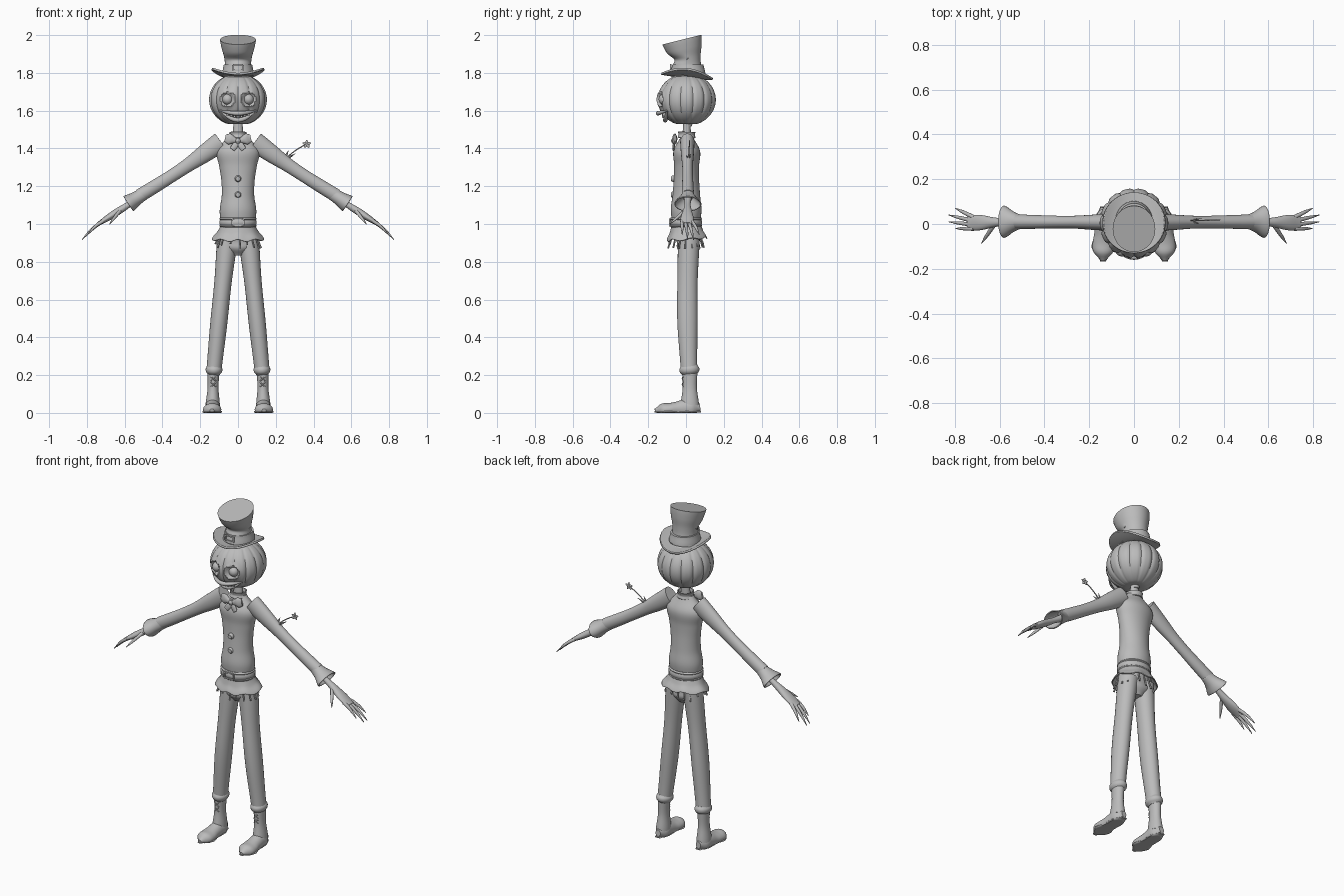
import bpy, bmesh, math, random
from mathutils import Vector, Matrix

random.seed(4)
if "Cube" in bpy.data.objects:
    bpy.data.objects.remove(bpy.data.objects["Cube"])

shade = (.5, .5, .5, 1)
grey = bpy.data.materials.new("plain_grey")
grey.use_nodes = True
grey.diffuse_color = shade
grey.node_tree.nodes["Principled BSDF"].inputs["Base Color"].default_value = shade
X, Y, Z = Matrix.Identity(3)
made = []


def finish(name, bm, mirror=False, thick=0):
    """Turn a bmesh into a named object, optionally mirrored or thickened."""
    bmesh.ops.recalc_face_normals(bm, faces=bm.faces)
    mesh = bpy.data.meshes.new(name)
    bm.to_mesh(mesh)
    bm.free()
    mesh.materials.append(grey)
    ob = bpy.data.objects.new(name, mesh)
    bpy.context.collection.objects.link(ob)
    if thick:
        ob.modifiers.new("Thickness", "SOLIDIFY").thickness = thick
    if mirror:
        ob.modifiers.new("Mirror", "MIRROR")
    made.append(ob)


def sample(values, t):
    """Smooth curve through evenly spaced values."""
    last = len(values) - 1
    i = min(int(t * last), max(last - 1, 0))
    f = t * last - i
    p, q, r, s = (values[min(max(i + k, 0), last)] for k in (-1, 0, 1, 2))
    return q + f * ((r - p) + f * ((2 * p - 5 * q + 4 * r - s) + f * (3 * q - p - 3 * r + s))) / 2


def add_taper(bm, start, end, widths, flat=(1,), bow=(0, 0, 0), side=Y, sides=24, steps=16,
              caps=True, warp=lambda co: co):
    """Loft elliptical rings from start to end; bow bends the path, flat scales the side radius."""
    start, end, bow = Vector(start), Vector(end), Vector(bow)
    rings = []
    for i in range(steps + 1):
        t = i / steps
        centre = start.lerp(end, t) + bow * math.sin(math.pi * t)
        tangent = (end - start + bow * math.pi * math.cos(math.pi * t)).normalized()
        v = (side - tangent * side.dot(tangent)).normalized()
        u = tangent.cross(v)
        width = sample(widths, t)
        depth = width * sample(flat, t)
        angles = [math.tau * k / sides for k in range(sides)]
        rings.append([bm.verts.new(warp(centre + u * width * math.cos(a) + v * depth * math.sin(a)))
                      for a in angles])
    for r, s in zip(rings, rings[1:]):
        for k in range(sides):
            bm.faces.new((r[k - 1], r[k], s[k], s[k - 1]))
    if caps:
        bm.faces.new(rings[0])
        bm.faces.new(rings[-1])


def taper(name, *shape, mirror=False, thick=0, **options):
    bm = bmesh.new()
    add_taper(bm, *shape, **options)
    finish(name, bm, mirror, thick)


def add_box(bm, centre, size):
    bmesh.ops.create_cube(bm, size=1, matrix=Matrix.Translation(centre) @ Matrix.Diagonal((*size, 1)))


def buckle(name, centre, width, height):
    """Square frame facing the front."""
    bm = bmesh.new()
    bar = .008
    for sign in (-1, 1):
        add_box(bm, Vector(centre) + Z * sign * height / 2, (width, bar, bar))
        add_box(bm, Vector(centre) + X * sign * width / 2, (bar, bar, height))
    finish(name, bm)


# Pumpkin head with ribs, sunken eye sockets and raised rims
head = Vector((0, .004, 1.658))
radii = Vector((.153, .155, .138))
eye = Vector((.055, 0, 1.66))


def face_y(x, z):
    return head.y - radii.y * math.sqrt(1 - (x / radii.x) ** 2 - ((z - head.z) / radii.z) ** 2)


bm = bmesh.new()
bmesh.ops.create_uvsphere(bm, u_segments=112, v_segments=48, radius=1)
rib = math.tau / 14
for v in bm.verts:
    angle = math.atan2(v.co.x, -v.co.y)
    seam = abs((angle + rib / 2) % rib - rib / 2)
    groove = 1 - .045 * math.exp(-(seam / .06) ** 2)
    pole = 1 - .1 * max(0, 1 - v.co.xy.length / .4)
    v.co = head + radii * Vector((v.co.x * groove, v.co.y * groove, v.co.z * pole))
    hole = math.hypot(abs(v.co.x) - eye.x, v.co.z - eye.z) / .036
    if v.co.y < 0:
        v.co.y += .016 * max(0, 1 - hole ** 4) - .006 * math.exp(-((hole - 1.1) / .12) ** 2)
finish("pumpkin_head", bm)

# Eyes, mouth and teeth
bm = bmesh.new()
eye.y = face_y(eye.x, eye.z) + .024
bmesh.ops.create_uvsphere(bm, u_segments=24, v_segments=16, radius=.028, matrix=Matrix.Translation(eye))
finish("eyes", bm, mirror=True)
for name, bow in (("upper_lip", (0, -.05, -.014)), ("lower_lip", (0, -.012, -.05))):
    taper(name, (-.095, -.098, 1.6), (.095, -.098, 1.6), (.004, .01, .012, .01, .004), bow=bow, side=Z)
bm = bmesh.new()
for k in range(-3, 4):
    x, z = k * .018, 1.57 + .004 * abs(k)
    add_box(bm, (x, face_y(x, z), z), (.012, .02, .02))
finish("teeth", bm)
taper("pumpkin_stub", (0, .01, 1.55), (0, .01, 1.515), (.03, .02))


# Crumpled top hat with curled brim
def crumple(co):
    return co + Y * .02 * math.exp(-((co.z - 1.87) / .02) ** 2) if co.y < 0 else co


def curl(co):
    return co + Z * (2.7 * co.x ** 2 + .6 * co.y ** 2 - .11 * co.y - .012)


taper("hat_crown", (0, .01, 1.785), (0, -.022, 1.976), (.083, .07, .073, .086, .095),
      (1.06, 1.12), bow=(0, .005, 0), sides=40, steps=24, warp=crumple)
taper("hat_brim", (0, .006, 1.795), (0, .006, 1.788), (.06, .136), sides=48,
      caps=False, warp=curl, thick=.011)
taper("hat_band", (0, .01, 1.798), (0, .01, 1.845), (.084, .075), (1.1,), sides=40)
buckle("hat_buckle", (0, -.08, 1.828), .055, .03)


# Neck, jacket, collar and belt
def ruffle(co):
    return co + Z * .07 * (1 - co.z) * math.sin(7 * math.atan2(co.y, co.x))


taper("neck", (0, .003, 1.44), (0, .005, 1.54), (.03, .024), (.8,))
taper("jacket", (0, 0, .99), (0, .005, 1.47), (.09, .097, .086, .088, .1, .113, .05),
      (.8, .85, .66, .6), sides=36, steps=36)
taper("collar", (0, .003, 1.455), (0, .004, 1.488), (.042, .037, .04), caps=False, thick=.006)
taper("jacket_hem", (0, 0, 1), (0, .006, .92), (.09, .108, .138), (.86, .78), sides=64,
      caps=False, warp=ruffle, thick=.006)
for name, z, half in (("belt", 1.008, .024), ("belt_lower_edge", .99, .008), ("belt_upper_edge", 1.027, .008)):
    taper(name, (0, 0, z - half), (0, 0, z + half), (.093, .099, .093), (.86,), sides=40)
buckle("belt_buckle", (0, -.085, 1.009), .06, .034)

# Buttons and bow tie
for name, z in (("upper_button", 1.24), ("lower_button", 1.155)):
    taper(name, (0, -.06, z), (0, -.08, z), (.017, .017, .012), side=Z)
taper("bow_wings", (0, -.062, 1.44), (.068, -.058, 1.455), (.01, .018, .029, .02), (.8, .3), mirror=True)
taper("bow_tails", (0, -.062, 1.436), (.031, -.067, 1.395), (.008, .016, .014), (.4,), mirror=True)
taper("bow_knot", (0, -.064, 1.456), (0, -.064, 1.426), (.009, .015, .009))

# Sleeves with flared cuffs
taper("sleeves", (.09, .007, 1.435), (.52, .01, 1.15), (.054, .047, .037, .034, .035, .036),
      (.7, .9), bow=(0, 0, -.008), steps=24, mirror=True)
taper("cuffs", (.5, .01, 1.16), (.58, .01, 1.107), (.034, .038, .048), (.9, 1.5),
      caps=False, thick=.006, mirror=True)

# Hands with long spread fingers
bm = bmesh.new()
add_taper(bm, (.52, .01, 1.14), (.74, .005, 1), (.02, .016, .019, .017, .01), (1, 1, 1.2, 2, 3))
finger = (.01, .009, .007, .002)
for i in range(4):
    reach = .83 - .015 * (i - 1.5) ** 2
    add_taper(bm, (.715, .03 - .017 * i, 1.015), (reach, .07 - .03 * i, 1.66 - .9 * reach),
              finger, bow=(0, 0, .008), sides=10)
add_taper(bm, (.625, -.005, 1.07), (.68, -.086, 1), finger, side=X, sides=10)
finish("hands", bm, mirror=True)

# Trousers with rolled ends
taper("trouser_seat", (0, .006, .98), (0, .015, .835), (.09, .108, .095, .035), (.78, .56, .9), sides=32)
taper("trouser_legs", (.055, .016, .93), (.127, .016, .23), (.055, .046, .045, .04),
      (1.05, 1.2, 1.1), bow=(0, -.009, 0), steps=24, mirror=True)
taper("trouser_rolls", (.126, .016, .25), (.128, .02, .2), (.037, .044, .042, .03), (1.2,), mirror=True)


# Boots with flat soles and crossed laces
def ground(co):
    return Vector((co.x, co.y, max(co.z, 0)))


taper("boot_shafts", (.13, .02, .22), (.134, .02, .04), (.031, .029, .038), (1.3,), mirror=True)
taper("boot_feet", (.133, .075, .03), (.138, -.165, .013), (.016, .038, .04, .042, .048, .044, .01),
      (1.2, 1.2, .7, .9), side=Z, warp=ground, mirror=True, steps=24)
taper("boot_soles", (.133, .078, .006), (.138, -.168, .006), (.018, .04, .038, .052, .012),
      (.2,), side=Z, warp=ground, mirror=True, steps=24)
bm = bmesh.new()
for z in (.18, .15):
    for slope in (-.012, .012):
        add_taper(bm, (.116, -.014, z - slope), (.144, -.014, z + slope), (.003,),
                  bow=(0, -.006, 0), sides=6, steps=4)
finish("boot_laces", bm, mirror=True)

# Straw poking out below the hem
bm = bmesh.new()
for k in range(16):
    angle = rib * (k + random.uniform(-.3, .3)) * 14 / 16
    out = Vector((math.cos(angle), .78 * math.sin(angle), 0))
    add_taper(bm, out * .095 + Z * .95, out * .122 + Z * random.uniform(.868, .9),
              (.004, .005), sides=5, steps=1)
finish("hem_straw", bm)

# Flower growing from the left sleeve
bm = bmesh.new()
root, bloom = Vector((.245, .014, 1.34)), Vector((.364, .018, 1.423))
add_taper(bm, root, bloom, (.003,), bow=(0, 0, .008), sides=6)
for leaf in ((.045, -.012, .025), (.022, .004, .05), (.058, .012, .032)):
    add_taper(bm, root, root + Vector(leaf), (.002, .006, .001), (.5,), sides=6)
for k in range(5):
    angle = math.tau * k / 5 + .3
    petal = X * math.cos(angle) + Z * math.sin(angle)
    add_taper(bm, bloom, bloom + petal * .023, (.003, .008, .002), (.4,), sides=8, steps=6)
finish("sleeve_flower", bm)

# Smooth shading with crisp edges
bpy.ops.object.select_all(action="DESELECT")
for ob in made:
    ob.select_set(True)
bpy.context.view_layer.objects.active = made[0]
bpy.ops.object.shade_smooth_by_angle(angle=math.radians(40))
